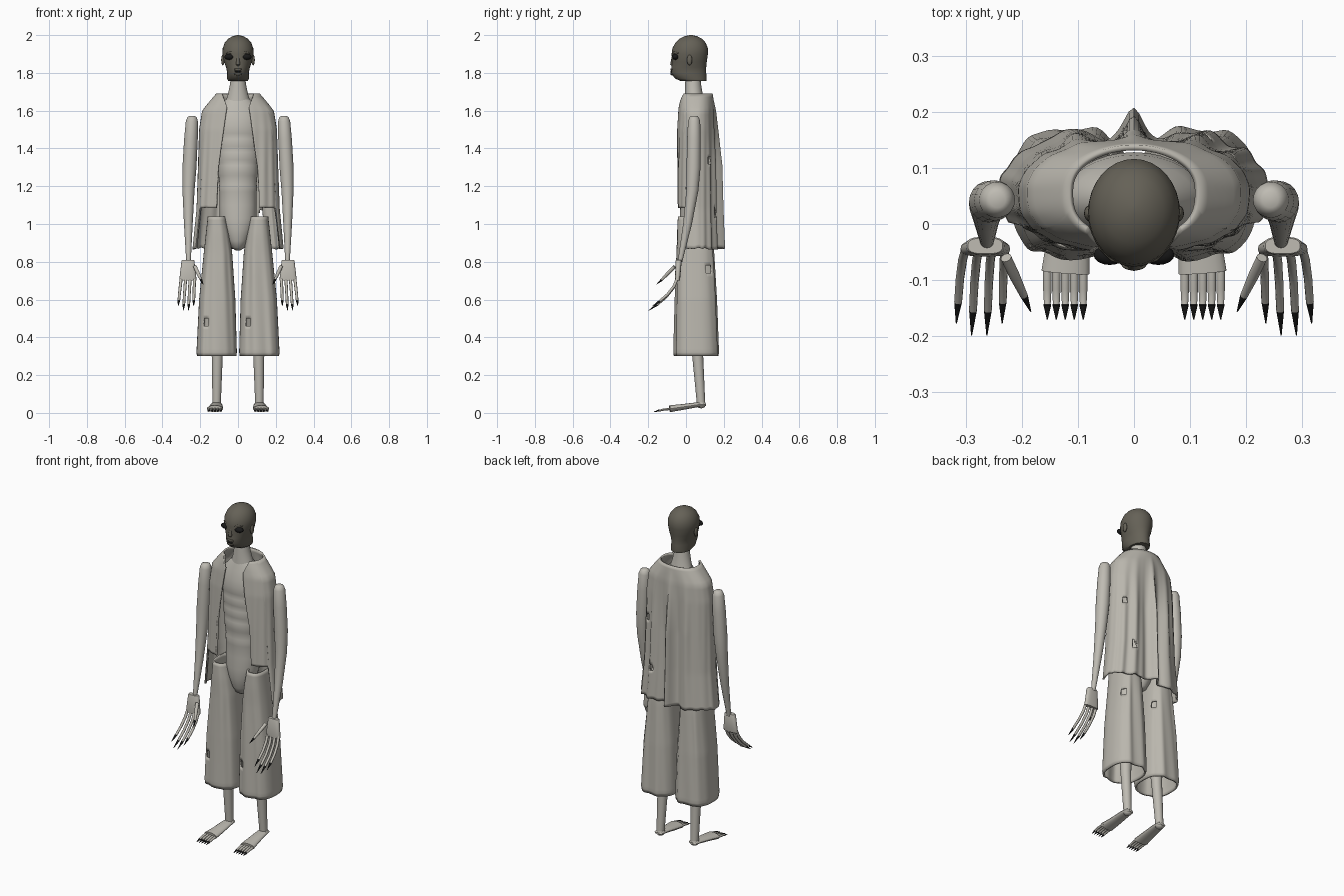
import bpy, bmesh, math
from math import sin, cos, pi, radians
from mathutils import Vector

if "Cube" in bpy.data.objects:
    bpy.data.objects.remove(bpy.data.objects["Cube"])


def material(name, r, g, b):
    m = bpy.data.materials.new(name)
    m.use_nodes = True
    m.diffuse_color = (r, g, b, 1)
    m.node_tree.nodes["Principled BSDF"].inputs["Base Color"].default_value = (r, g, b, 1)
    return m


SKIN = material("pale skin", 0.52, 0.50, 0.45)
CLOTH = material("worn cloth", 0.49, 0.47, 0.42)
HEAD = material("dark head", 0.13, 0.12, 0.095)
BLACK = material("claw black", 0.01, 0.01, 0.01)
made = []


def finish(name, bm, *mats):
    bmesh.ops.recalc_face_normals(bm, faces=bm.faces[:])
    me = bpy.data.meshes.new(name)
    bm.to_mesh(me)
    bm.free()
    ob = bpy.data.objects.new(name, me)
    bpy.context.collection.objects.link(ob)
    for m in mats:
        me.materials.append(m)
    made.append(ob)
    return ob


def skin_rings(bm, rings, closed=True, caps=True):
    """Bridge rows of points; return the faces row by row."""
    rows = [[bm.verts.new(p) for p in r] for r in rings]
    n = len(rows[0])
    out = []
    for a, b in zip(rows, rows[1:]):
        out.append([bm.faces.new((a[i], a[(i + 1) % n], b[(i + 1) % n], b[i]))
                    for i in range(n if closed else n - 1)])
    if caps:
        bm.faces.new(rows[0])
        bm.faces.new(rows[-1])
    return out


def lerp_rows(rows, z):
    """Interpolate a table whose first column is a height."""
    rows = sorted(rows)
    z = min(max(z, rows[0][0]), rows[-1][0])
    for a, b in zip(rows, rows[1:]):
        if z <= b[0]:
            t = (z - a[0]) / (b[0] - a[0])
            return [p + (q - p) * t for p, q in zip(a[1:], b[1:])]


def power(v, e):
    return math.copysign(abs(v) ** e, v)


def loft(name, rows, mat, cx=0, n=32, e=1.0):
    """Stacked ovals: rows are height, y centre, half width, half depth."""
    bm = bmesh.new()
    ang = [2 * pi * i / n for i in range(n)]
    skin_rings(bm, [[(cx + rx * power(sin(a), e), cy - ry * power(cos(a), e), z) for a in ang]
                    for z, cy, rx, ry in rows])
    return finish(name, bm, mat)


def tube(name, pts, radii, mat, n=12, flat=1.0, claw=0):
    """Round tube along a path; the last claw segments are black."""
    bm = bmesh.new()
    pts = [Vector(p) for p in pts]
    rings = []
    for i, (p, r) in enumerate(zip(pts, radii)):
        d = (pts[min(i + 1, len(pts) - 1)] - pts[max(i - 1, 0)]).normalized()
        u = Vector((1, 0, 0))
        u = (u - d * u.dot(d)).normalized()
        v = d.cross(u)
        rings.append([p + u * r * cos(2 * pi * k / n) + v * r * flat * sin(2 * pi * k / n)
                      for k in range(n)])
    faces = skin_rings(bm, rings)
    for row in faces[len(faces) - claw:]:
        for f in row:
            f.material_index = 1
    return finish(name, bm, mat, BLACK)


def ball(name, loc, size, mat):
    bm = bmesh.new()
    bmesh.ops.create_uvsphere(bm, u_segments=16, v_segments=10, radius=1)
    for v in bm.verts:
        v.co = Vector(loc) + Vector([c * s for c, s in zip(v.co, size)])
    return finish(name, bm, mat)


def cut_holes(bm, spots):
    """Remove the cloth faces around each torn spot (x, y, z)."""
    gone = [f for f in bm.faces for s in spots
            if (d := f.calc_center_median() - Vector(s)).xy.length < 0.016 and abs(d.z) < 0.022]
    bmesh.ops.delete(bm, geom=list(set(gone)), context="FACES")


def thicken(ob, t):
    m = ob.modifiers.new("cloth thickness", "SOLIDIFY")
    m.thickness, m.offset = t, -1


# Head, face and neck
loft("head", [(1.757, .040, .052, .068), (1.77, .026, .058, .084), (1.80, .013, .057, .094),
              (1.83, .015, .063, .092), (1.86, .018, .074, .092), (1.90, .02, .082, .096),
              (1.93, .022, .081, .094), (1.96, .024, .070, .080), (1.98, .025, .053, .060),
              (1.994, .026, .029, .034), (2.0, .026, .006, .008)], HEAD)
tube("nose", [(0, -.066, 1.90), (0, -.071, 1.865), (0, -.072, 1.846), (0, -.066, 1.838)],
     [.006, .009, .012, .008], HEAD)
ball("mouth", (0, -.072, 1.806), (.020, .010, .006), BLACK)
for z in (1.818, 1.794):
    ball("lip", (0, -.073, z), (.022, .010, .007), HEAD)
for s in (-1, 1):
    ball("eye", (s * .043, -.055, 1.885), (.029, .018, .016), BLACK)
    tube("brow", [(s * .014, -.070, 1.902), (s * .038, -.061, 1.908), (s * .062, -.040, 1.904)],
         [.004, .006, .004], HEAD)
    ball("ear", (s * .080, .019, 1.868), (.009, .014, .028), HEAD)
loft("neck", [(1.62, .045, .075, .055), (1.68, .042, .055, .048), (1.73, .038, .044, .043),
              (1.80, .036, .034, .038)], SKIN)

# Torso with ribs and pelvis
rib = [(1.50 - .07 * i + dz, .045, .122 - .006 * i + g, .080 + g)
       for i in range(4) for dz, g in ((.02, .003), (-.02, .003), (-.035, -.001))]
loft("torso", [(1.66, .045, .065, .05), (1.61, .045, .11, .065), (1.56, .045, .125, .078)] + rib
     + [(1.21, .045, .098, .077), (1.195, .045, .102, .08), (1.17, .045, .098, .076),
        (1.10, .045, .097, .075), (1.03, .045, .098, .078), (.97, .045, .080, .074),
        (.91, .045, .056, .062), (.875, .045, .036, .045), (.86, .045, .012, .02)], SKIN)

# Open vest hanging lower at the back, with folds and a torn hem
SHAPE = [(1.69, .055, .116, .086), (1.65, .055, .150, .092), (1.60, .055, .190, .098),
         (1.50, .053, .206, .102), (1.30, .053, .212, .104), (1.08, .055, .220, .106),
         (.86, .058, .242, .110)]
GAP = [(1.69, .085), (1.62, .058), (1.5, .075), (1.3, .105), (1.08, .115), (.86, .13)]
RIDGES = [(0, .038, .07), (.2, -.014, .09), (-.2, -.014, .09), (.55, .016, .13),
          (-.52, .017, .13), (.95, .012, .12), (-.92, .010, .12)]
bm = bmesh.new()
COLS, ROWS = 160, 44
grid = []
for j in range(ROWS + 1):
    t = j / ROWS
    row = []
    for i in range(COLS + 1):
        u = 2 * i / COLS - 1
        front = abs(u)
        tear = (.002 if front > .6 else .006) * sin(u * 17 + 1) * sin(u * 31)
        low = 1.085 if front > .76 else .87
        z = 1.69 - t * (1.69 - low - tear * t)
        cy, rx, ry = lerp_rows(SHAPE, z)
        gap = lerp_rows(GAP, z)[0]
        start = math.asin(min(1, (gap / rx) ** 1.25))
        a = u * (pi - start)
        drop = min(1, max(0, (1.66 - z) / .35))
        fold = sum(h * math.exp(-((a - c) / w) ** 2) for c, h, w in RIDGES) * drop
        fold += .003 * sin(a * 19 + z * 3) * drop
        e = .8 + .16 * max(0, cos(a)) ** .5
        row.append((rx * power(sin(a), e) + sin(a) * fold * .3,
                    cy + ry * power(cos(a), e) + cos(a) * fold, z))
    grid.append(row)
skin_rings(bm, grid, closed=False, caps=False)
cut_holes(bm, [(.172, .128, 1.34), (.125, .160, 1.06)])
thicken(finish("vest", bm, CLOTH), .010)

# Wide trouser legs, both cut to the same pattern
LEG = [(1.04, .112, .048, .042, .085), (.95, .108, .062, .045, .092), (.85, .106, .075, .05, .098),
       (.60, .110, .096, .053, .108), (.32, .113, .107, .055, .116), (.30, .113, .104, .055, .113)]
for s, label in ((1, "left"), (-1, "right")):
    bm = bmesh.new()
    rings = []
    for j in range(38):
        z = 1.04 - .02 * j
        cx, rx, cy, ry = lerp_rows(LEG, z)
        amp = .06 * min(1, (1.04 - z) / .3)
        ring = []
        for k in range(72):
            a = 2 * pi * k / 72
            w = 1 + amp * (cos(7 * a + s) * .6 + cos(11 * a + 3 * z) * .4) * abs(cos(a))
            ring.append((s * cx + rx * power(sin(a), .75), cy - ry * w * power(cos(a), .75), z))
        rings.append(ring)
    skin_rings(bm, rings, caps=False)
    cut_holes(bm, [(s * .11 - .062, -.05, .485), (s * .107 + .068, .12, .755)])
    thicken(finish(label + "_trouser_leg", bm, CLOTH), .010)

for s, label in ((1, "left"), (-1, "right")):
    # Legs and feet
    tube(label + "_leg", [(s * .09, .05, .95), (s * .105, .05, .55), (s * .11, .062, .30),
                          (s * .113, .08, .045)], [.055, .042, .029, .022], SKIN, n=20)
    tube(label + "_foot", [(s * .113, .106, .043), (s * .113, .098, .044), (s * .114, .06, .043),
                           (s * .117, -.02, .031), (s * .122, -.086, .022)],
         [.014, .026, .031, .037, .043], SKIN, n=20, flat=.42)
    ball(label + "_heel", (s * .113, .080, .045), (.026, .025, .021), SKIN)
    for i in range(5):
        x = s * (.0905 + .016 * i)
        tube(label + "_toe", [(x, -.07, .022), (x, -.115, .018), (x, -.142, .012),
                              (x, -.144, .012), (x, -.17, .006)],
             [.0075, .0075, .006, .007, .001], SKIN, n=10, flat=.85, claw=2)
    # Arms with rounded shoulders
    tube(label + "_arm", [(s * .243, .043, 1.572), (s * .243, .043, 1.566), (s * .244, .043, 1.545),
                          (s * .249, .042, 1.45), (s * .257, .040, 1.30), (s * .262, .034, 1.18),
                          (s * .263, .008, 1.0), (s * .262, -.032, .80)],
         [.014, .024, .032, .036, .037, .032, .023, .012], SKIN, n=20)
    # Palms, clawed fingers and thumbs
    loft(label + "_palm", [(.70, -.045, .044, .012), (.72, -.044, .044, .014), (.805, -.039, .034, .016),
                           (.81, -.039, .031, .014)], SKIN, cx=s * .265, n=24, e=.7)
    for i in range(4):
        x0, x1 = .230 + .0235 * i, .235 + .0272 * i
        long = 1 if i in (1, 2) else .86
        path = [(s * (x0 + (x1 - x0) * t), -.046 - dy * long, .714 - dz * long)
                for t, dy, dz in ((0, 0, 0), (.3, .02, .05), (.6, .059, .10), (.8, .108, .142), (1, .152, .172))]
        tube(label + "_finger", path, [.008, .008, .0075, .007, .001], SKIN, n=10, claw=1)
    tube(label + "_thumb", [(s * .228, -.060, .775), (s * .214, -.09, .745), (s * .196, -.128, .705),
                            (s * .184, -.156, .680)], [.010, .010, .007, .001], SKIN, n=10, claw=1)

# Smooth shading with sharp edges kept
bpy.ops.object.select_all(action="DESELECT")
for ob in made:
    ob.select_set(True)
bpy.context.view_layer.objects.active = made[0]
bpy.ops.object.shade_smooth_by_angle(angle=radians(40))
